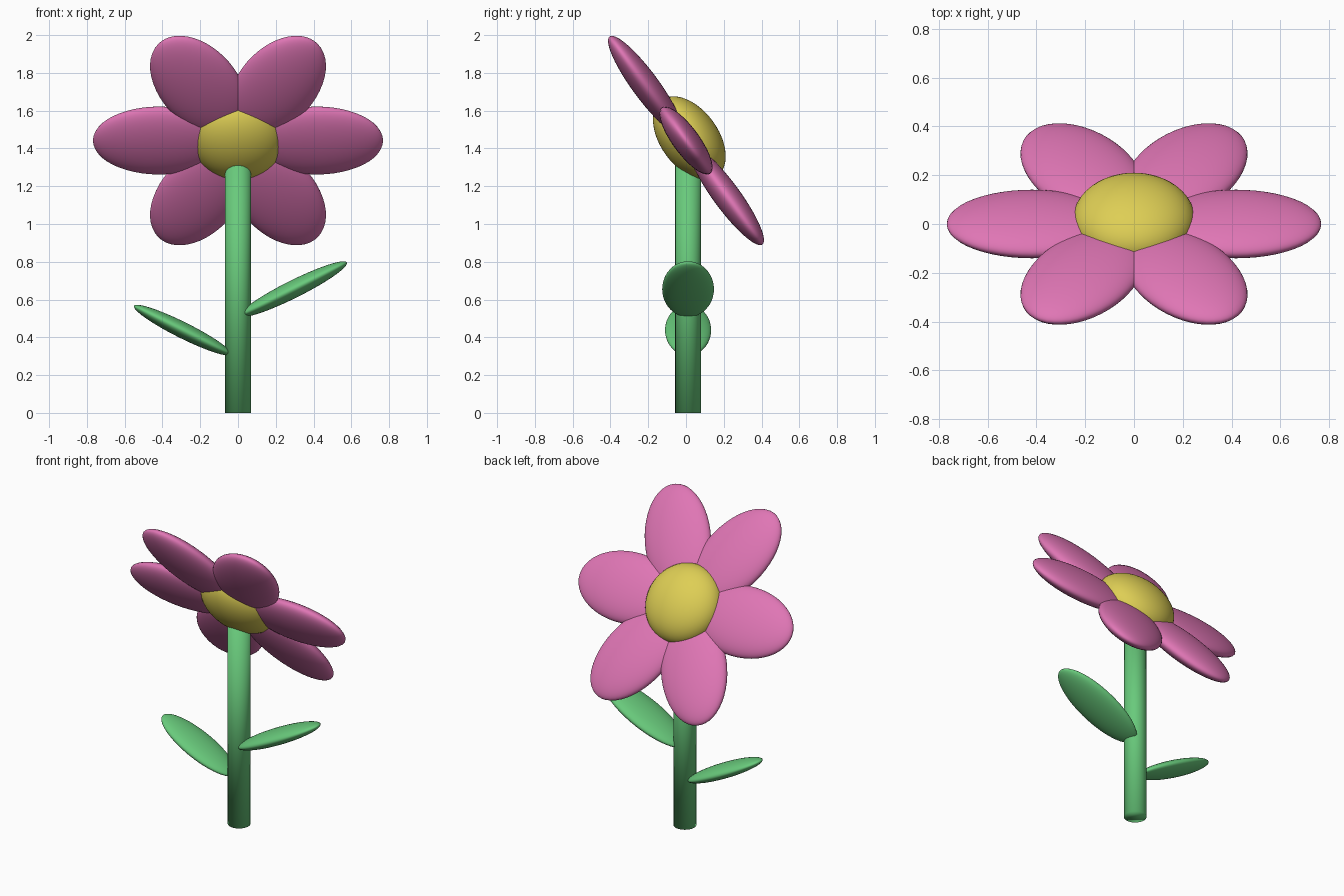
import bpy
from math import radians
from mathutils import Matrix

cube = bpy.data.objects.get("Cube")
if cube:
    bpy.data.objects.remove(cube, do_unlink=True)


def material(name, rgb):
    m = bpy.data.materials.new(name)
    m.use_nodes = True
    colour = (*rgb, 1)
    m.diffuse_color = colour
    bsdf = next(n for n in m.node_tree.nodes if n.type == "BSDF_PRINCIPLED")
    bsdf.inputs["Base Color"].default_value = colour
    bsdf.inputs["Roughness"].default_value = 0.6
    return m


pink = material("petal pink", (0.74, 0.18, 0.46))
yellow = material("centre yellow", (0.73, 0.62, 0.09))
green = material("leaf green", (0.14, 0.59, 0.20))


def finish(name, mat):
    ob = bpy.context.object
    ob.name = name
    ob.data.materials.append(mat)
    bpy.ops.object.shade_smooth()
    return ob


def ellipsoid(name, mat, radii, matrix):
    bpy.ops.mesh.primitive_uv_sphere_add(segments=48, ring_count=24)
    ob = finish(name, mat)
    ob.matrix_world = matrix @ Matrix.Diagonal((*radii, 1))
    return ob


# Stem, smooth all round including its ends
STEM_TOP = 1.4
bpy.ops.mesh.primitive_cylinder_add(
    vertices=32, radius=0.068, depth=STEM_TOP, location=(0, 0.011, STEM_TOP / 2))
finish("stem", green)

# Leaves, each a flattened ellipsoid rising away from the stem
leaves = {
    "left_leaf": ((0.293, 0.011, 0.655), (0.317, 0.137, 0.047), -26.5),
    "right_leaf": ((-0.293, 0.011, 0.438), (0.288, 0.122, 0.043), 26.5),
}
for name, (centre, radii, tilt) in leaves.items():
    ellipsoid(name, green, radii,
              Matrix.Translation(centre) @ Matrix.Rotation(radians(tilt), 4, "Y"))

# Flower head, tilted up and back
head = Matrix.Translation((0, 0, 1.442)) @ Matrix.Rotation(radians(-53.7), 4, "X")
ellipsoid("flower_centre", yellow, (0.25, 0.25, 0.153),
          head @ Matrix.Translation((0, 0, 0.022)))
for i in range(6):
    ellipsoid(f"petal_{i + 1}", pink, (0.35, 0.217, 0.071),
              head @ Matrix.Rotation(radians(60 * i), 4, "Z")
              @ Matrix.Translation((0.418, 0, 0)))
